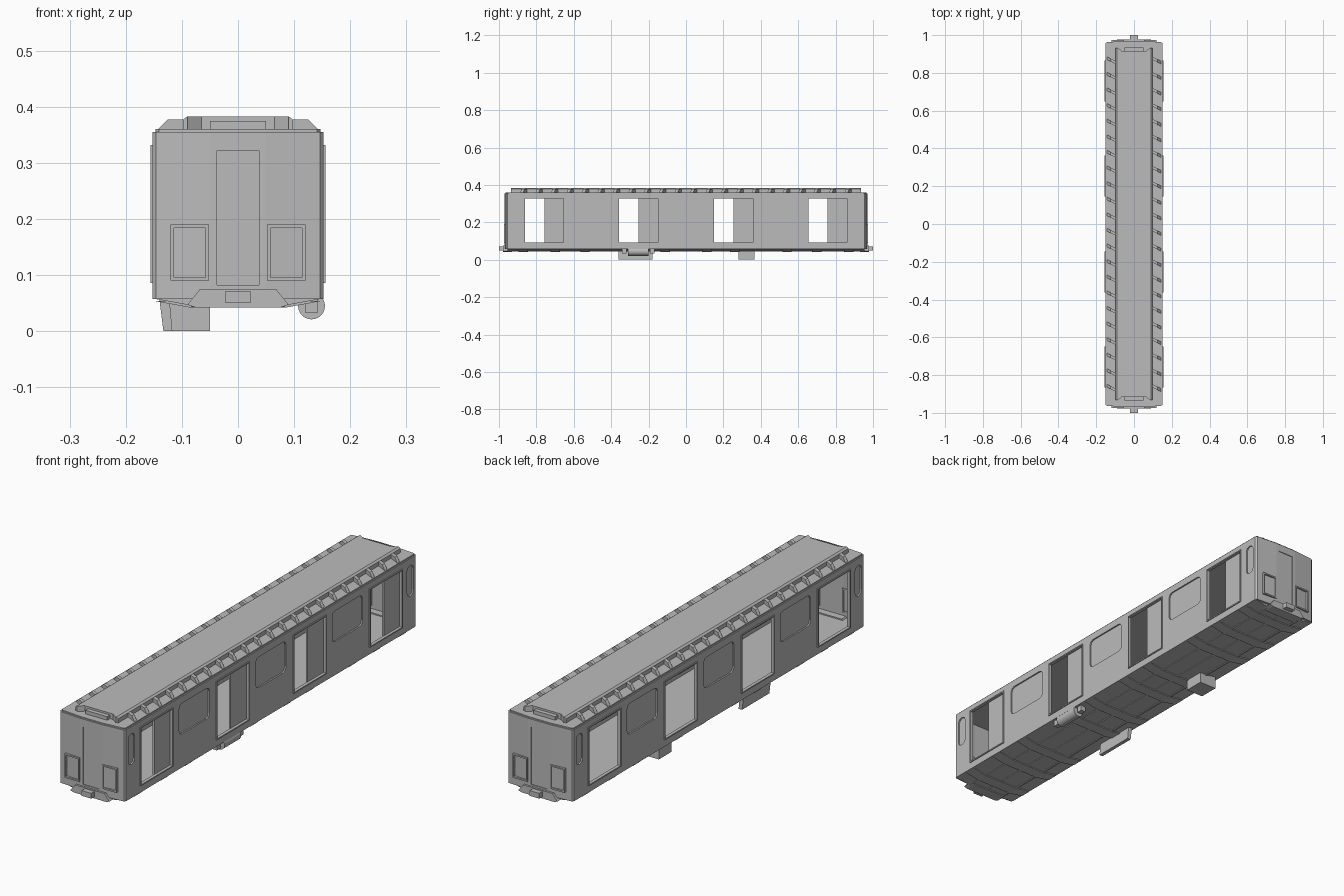
import bpy, bmesh
from mathutils import Vector

cube = bpy.data.objects.get("Cube")
if cube:
    bpy.data.objects.remove(cube, do_unlink=True)

grey = bpy.data.materials.new("plain_grey")
grey.use_nodes = True
grey.diffuse_color = (0.5, 0.5, 0.5, 1)
grey.node_tree.nodes["Principled BSDF"].inputs["Base Color"].default_value = (0.5, 0.5, 0.5, 1)


def prism(bm, pts, axis, a, b, shear=0):
    """Extrude a 2D outline along an axis; shear slides it along y with x."""
    def place(p, t):
        u, v = p
        return Vector({"x": (t, u, v), "y": (u, t + shear * u, v), "z": (u, v, t)}[axis])
    low = [bm.verts.new(place(p, a)) for p in pts]
    high = [bm.verts.new(place(p, b)) for p in pts]
    faces = [bm.faces.new(low), bm.faces.new(high)]
    n = len(pts)
    for i in range(n):
        j = (i + 1) % n
        faces.append(bm.faces.new((low[i], low[j], high[j], high[i])))
    bmesh.ops.recalc_face_normals(bm, faces=faces)


def box(bm, x, y, z):
    prism(bm, [(x[0], y[0]), (x[1], y[0]), (x[1], y[1]), (x[0], y[1])], "z", *z)


def rounded(u, v, r):
    """Outline of a rectangle with softened corners."""
    k = r * 0.3
    pts = []
    for cu, cv, su, sv in ((u[1], v[1], 1, 1), (u[0], v[1], -1, 1),
                           (u[0], v[0], -1, -1), (u[1], v[0], 1, -1)):
        corner = [(cu, cv - sv * r), (cu - su * k, cv - sv * k), (cu - su * r, cv)]
        pts += corner if su * sv > 0 else corner[::-1]
    return pts


def frame(bm, axis, u, v, w, depth):
    """Four bars around a rectangle, lying across the given axis."""
    for a, b in (((u[0], u[1]), (v[0], v[0] + w)), ((u[0], u[1]), (v[1] - w, v[1])),
                 ((u[0], u[0] + w), (v[0] + w, v[1] - w)), ((u[1] - w, u[1]), (v[0] + w, v[1] - w))):
        if axis == "x":
            box(bm, depth, a, b)
        else:
            box(bm, a, depth, b)


def finish(name, bm):
    mesh = bpy.data.meshes.new(name)
    bm.to_mesh(mesh)
    bm.free()
    mesh.materials.append(grey)
    ob = bpy.data.objects.new(name, mesh)
    bpy.context.collection.objects.link(ob)
    return ob


def cut(ob, bm):
    cutter = finish("cutter", bm)
    cutter.hide_render = True
    mod = ob.modifiers.new("cut", "BOOLEAN")
    mod.operation, mod.solver, mod.object = "DIFFERENCE", "EXACT", cutter
    bpy.context.view_layer.objects.active = ob
    bpy.ops.object.modifier_apply(modifier=mod.name)
    bpy.data.objects.remove(cutter, do_unlink=True)


def plan(w, e):
    """Body outline from above, with gently bowed ends."""
    half = [(w, e - 0.015), (w - 0.006, e - 0.008), (0.05, e), (-0.05, e), (0.006 - w, e - 0.008), (-w, e - 0.015)]
    return half + [(-x, -y) for x, y in half]


SIDES, DOORS = (-1, 1), (-0.757, -0.254, 0.254, 0.757)
DOOR_Z, WIN_Z = (0.088, 0.33), (0.197, 0.325)

# Hollow body shell with through doorways and sunken windows
bm = bmesh.new()
prism(bm, plan(0.152, 0.97), "z", 0.057, 0.355)
body = finish("body_shell", bm)
bm = bmesh.new()
prism(bm, plan(0.142, 0.96), "z", 0.07, 0.347)
cut(body, bm)
bm = bmesh.new()
for y in DOORS:
    prism(bm, rounded((y - 0.107, y + 0.107), DOOR_Z, 0.012), "x", -0.3, 0.3)
cut(body, bm)
bm = bmesh.new()
for s in SIDES:
    for y in (-0.505, 0, 0.505):
        prism(bm, rounded((y - 0.1, y + 0.1), WIN_Z, 0.018), "x", s * 0.146, s * 0.2)
    for y in SIDES:
        prism(bm, rounded((y * 0.92 - 0.021, y * 0.92 + 0.021), WIN_Z, 0.018), "x", s * 0.146, s * 0.2)
    box(bm, (-0.037, 0.037), sorted((s * 0.967, s * 1.1)), (0.082, 0.322))
cut(body, bm)

# Roof deck, slightly inset from the walls
bm = bmesh.new()
prism(bm, plan(0.147, 0.965), "z", 0.353, 0.36)
finish("roof_deck", bm)

# Door surrounds on both sides, sliding leaves half open on one side
bm = bmesh.new()
for s in SIDES:
    for y in DOORS:
        frame(bm, "x", (y - 0.108, y + 0.108), (0.086, 0.332), 0.005, sorted((s * 0.142, s * 0.156)))
finish("door_frames", bm)
bm = bmesh.new()
for y in DOORS:
    box(bm, (0.136, 0.144), (y, y + 0.106), DOOR_Z)
finish("door_leaves", bm)

# Framed lower panels on the two ends
bm = bmesh.new()
for s in SIDES:
    for c in (-0.086, 0.086):
        frame(bm, "y", (c - 0.034, c + 0.034), (0.09, 0.19), 0.006, sorted((s * 0.955, s * 0.974)))
finish("end_panel_frames", bm)

# Raised roof spine with notched ends
bm = bmesh.new()
half = [(0.09, 0.935), (0.065, 0.917), (-0.065, 0.917), (-0.09, 0.935)]
prism(bm, half + [(-x, -y) for x, y in half], "z", 0.358, 0.383)
for s in SIDES:
    prism(bm, [(s * 0.09, 0.358), (s * 0.098, 0.358), (s * 0.098, 0.377), (s * 0.09, 0.383)], "y", -0.932, 0.932)
    box(bm, (-0.05, 0.05), sorted((s * 0.91, s * 0.935)), (0.358, 0.375))
finish("roof_spine", bm)

# Slanted ribs along both roof shoulders
bm = bmesh.new()
for s in SIDES:
    profile = [(s * 0.096, 0.358), (s * 0.144, 0.358), (s * 0.125, 0.377), (s * 0.096, 0.377)]
    for i in range(22):
        y = -0.868 + i * 0.0826 + s * 0.06
        prism(bm, profile, "y", y - 0.008, y + 0.008, -0.5)
finish("roof_ribs", bm)

# Underframe with cross ribs and long rails
bm = bmesh.new()
hull = [(-0.15, 0.058), (-0.085, 0.046), (0.085, 0.046), (0.15, 0.058)]
prism(bm, hull, "y", -0.955, 0.955)
finish("underframe", bm)
bm = bmesh.new()
for y in (-0.87, -0.7, -0.54, -0.26, -0.11, 0.11, 0.26, 0.54, 0.7, 0.87):
    prism(bm, [(x, z - 0.004) for x, z in hull], "y", y - 0.025, y + 0.025)
for x in (-0.08, 0, 0.08):
    box(bm, (x - 0.004, x + 0.004), (-0.95, 0.95), (0.043, 0.05))
finish("underframe_ribs", bm)

# Couplers and their mounting plates
bm = bmesh.new()
plate = [(-0.075, 0.042), (0.075, 0.042), (0.09, 0.047), (0.068, 0.075), (-0.068, 0.075), (-0.09, 0.047)]
for s in SIDES:
    prism(bm, plate, "y", s * 0.93, s * 0.978)
finish("coupler_plates", bm)
bm = bmesh.new()
for s in SIDES:
    box(bm, (-0.022, 0.022), sorted((s * 0.93, s)), (0.05, 0.072))
finish("couplers", bm)

# Equipment slung underneath
bm = bmesh.new()
box(bm, (-0.13, -0.05), (0.28, 0.365), (0.0, 0.055))
finish("equipment_box", bm)
bm = bmesh.new()
prism(bm, [(-0.14, 0.056), (-0.133, 0), (-0.117, 0), (-0.122, 0.056)], "y", -0.36, -0.18)
finish("equipment_panel", bm)
bpy.ops.mesh.primitive_cylinder_add(vertices=24, radius=0.024, depth=0.11, location=(0.131, -0.255, 0.045), rotation=(1.570796, 0, 0))
tank = bpy.context.object
tank.name = "air_tank"
tank.data.materials.append(grey)
bpy.ops.object.shade_smooth_by_angle()
bm = bmesh.new()
for y in (-0.33, -0.18):
    box(bm, (0.12, 0.142), (y - 0.012, y + 0.012), (0.032, 0.058))
finish("tank_brackets", bm)
